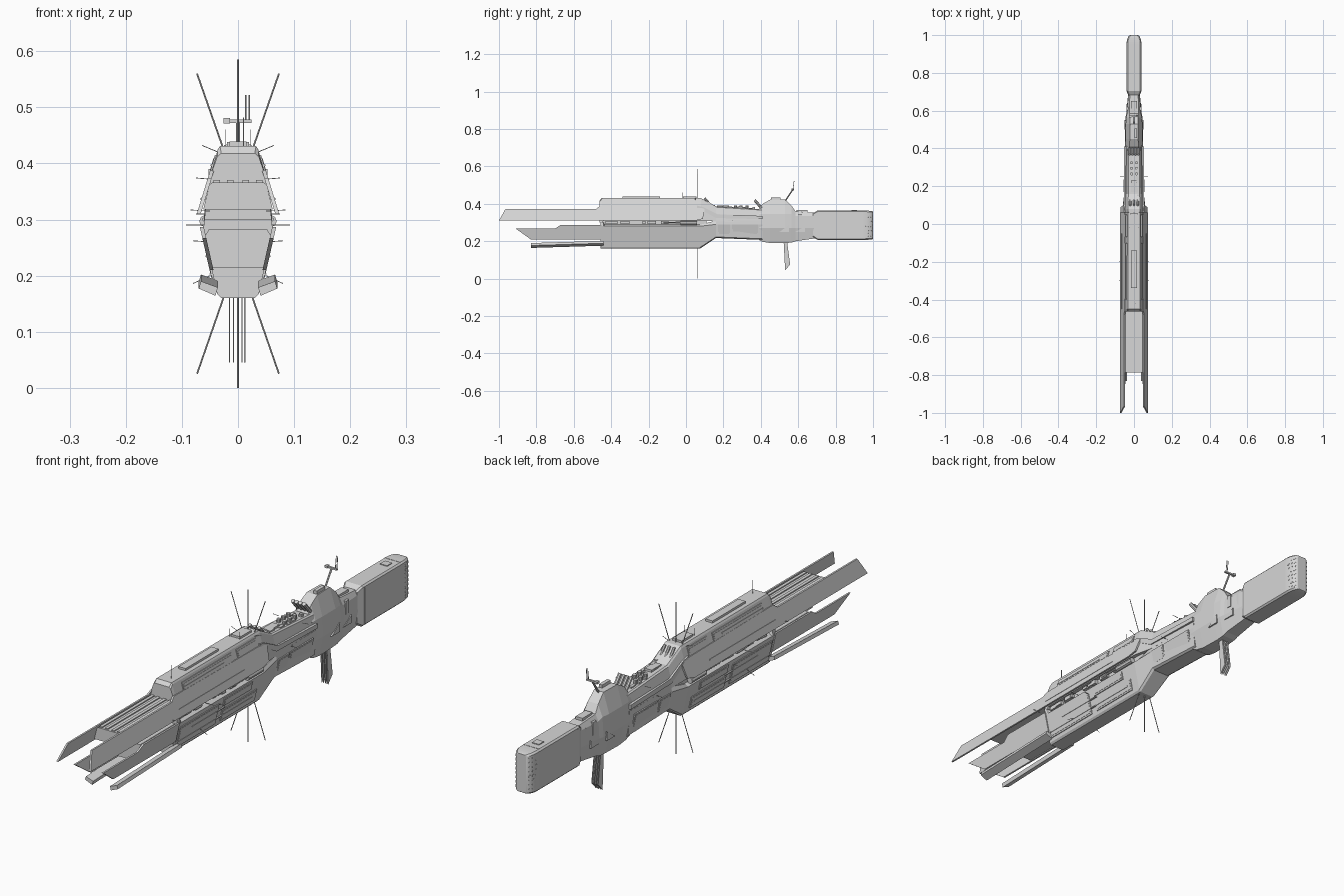
import bpy, bmesh, math, random
from mathutils import Vector

random.seed(4)

HULL = bpy.data.materials.new("hull grey")
HULL.diffuse_color = (0.68, 0.68, 0.68, 1)


def skin(name, parts, mirror=False):
    """Each part is a list of rings of points, bridged and capped."""
    bm = bmesh.new()
    signs = (1, -1) if mirror else (1,)
    for rings in parts:
        for s in signs:
            vs = [[bm.verts.new((p[0] * s, p[1], p[2])) for p in r] for r in rings]
            n = len(vs[0])
            for a, b in zip(vs, vs[1:]):
                for i in range(n):
                    j = (i + 1) % n
                    bm.faces.new((a[i], a[j], b[j], b[i]))
            bm.faces.new(vs[0][::-1])
            bm.faces.new(vs[-1])
    bmesh.ops.recalc_face_normals(bm, faces=bm.faces)
    me = bpy.data.meshes.new(name)
    bm.to_mesh(me)
    bm.free()
    me.materials.append(HULL)
    ob = bpy.data.objects.new(name, me)
    bpy.context.collection.objects.link(ob)
    return ob


def loft(stations):
    """Stations of (y, half profile from top to bottom), mirrored over x."""
    return [[(x, y, z) for x, z in h] + [(-x, y, z) for x, z in h[::-1]] for y, h in stations]


def plate(pts, fx, t):
    """Side plate: outline in y and z, x follows the wall slope fx(z)."""
    return [[(fx(z) + d, y, z) for y, z in pts] for d in (-t / 2, t / 2)]


def box(x, y, z, sx, sy, sz):
    return [[(x + a * sx / 2, y + d * sy / 2, z + b * sz / 2)
             for a, b in ((-1, -1), (1, -1), (1, 1), (-1, 1))] for d in (-1, 1)]


def rod(a, b, r, n=6):
    a, b = Vector(a), Vector(b)
    d = (b - a).normalized()
    u = d.orthogonal().normalized()
    v = d.cross(u)
    ring = [u * r * math.cos(k * math.tau / n) + v * r * math.sin(k * math.tau / n) for k in range(n)]
    return [[a + o for o in ring], [b + o for o in ring]]


def slope(z0, x0, z1, x1):
    return lambda z: x0 + (x1 - x0) * (z - z0) / (z1 - z0)


upper = slope(0.31, 0.07, 0.375, 0.05)
roof = slope(0.375, 0.050, 0.425, 0.036)
lower = slope(0.165, 0.037, 0.28, 0.063)

# Upper hull, sloping down to the neck
skin("upper_hull", [loft([
    (-0.462, [(0.030, 0.418), (0.037, 0.412), (0.051, 0.372), (0.060, 0.300)]),
    (-0.45, [(0.032, 0.431), (0.036, 0.425), (0.051, 0.372), (0.060, 0.300)]),
    (-0.44, [(0.032, 0.431), (0.036, 0.425), (0.051, 0.372), (0.060, 0.312)]),
    (0.08, [(0.032, 0.430), (0.036, 0.422), (0.051, 0.372), (0.060, 0.312)]),
    (0.16, [(0.030, 0.387), (0.036, 0.382), (0.046, 0.345), (0.051, 0.305)]),
    (0.41, [(0.030, 0.370), (0.036, 0.366), (0.042, 0.335), (0.046, 0.300)])])])
# Lower hull
skin("lower_hull", [loft([
    (-0.458, [(0.060, 0.300), (0.062, 0.280), (0.037, 0.167), (0.030, 0.160)]),
    (-0.44, [(0.060, 0.300), (0.062, 0.280), (0.037, 0.167), (0.030, 0.160)]),
    (-0.435, [(0.050, 0.288), (0.062, 0.280), (0.037, 0.167), (0.030, 0.160)]),
    (0.075, [(0.050, 0.288), (0.062, 0.280), (0.037, 0.167), (0.030, 0.160)]),
    (0.16, [(0.050, 0.310), (0.052, 0.290), (0.043, 0.223), (0.034, 0.217)]),
    (0.41, [(0.046, 0.310), (0.047, 0.290), (0.040, 0.213), (0.032, 0.207)])])])
# Recessed core between the two hulls
skin("hull_core", [box(0, -0.17, 0.3, 0.09, 0.56, 0.05)])

# Bridge block and rear neck
skin("bridge", [loft([
    (0.39, [(0.026, 0.372), (0.042, 0.345), (0.046, 0.27), (0.034, 0.207)]),
    (0.41, [(0.024, 0.400), (0.043, 0.345), (0.047, 0.27), (0.032, 0.197)]),
    (0.45, [(0.022, 0.422), (0.044, 0.345), (0.048, 0.27), (0.030, 0.190)]),
    (0.53, [(0.020, 0.422), (0.044, 0.345), (0.047, 0.27), (0.028, 0.190)]),
    (0.565, [(0.022, 0.390), (0.040, 0.345), (0.045, 0.27), (0.028, 0.193)]),
    (0.585, [(0.024, 0.360), (0.037, 0.335), (0.041, 0.27), (0.028, 0.200)]),
    (0.69, [(0.022, 0.352), (0.030, 0.335), (0.031, 0.27), (0.024, 0.215)])])])


# Engine block with rounded rear
def block(y, w, z0, z1, c):
    return (y, [(w - c, z1), (w, z1 - c), (w, z0 + c), (w - c, z0)])


engine = skin("engine_block", [loft(
    [block(0.68, 0.030, 0.222, 0.350, 0.006), block(0.703, 0.039, 0.207, 0.364, 0.006)] +
    [block(0.95 + 0.05 * math.sin(a), 0.019 + 0.02 * math.cos(a), 0.212 - 0.005 * math.cos(a),
           0.358 + 0.006 * math.cos(a), 0.006) for a in [k * math.pi / 12 for k in range(7)]])])
for p in engine.data.polygons:
    p.use_smooth = p.center.y > 0.95 and abs(p.normal.z) < 0.3 and p.normal.y < 0.99
# Grid of small nozzles wrapped around the rear
nozzles = []
for k in range(8):
    z = 0.226 + 0.017 * k
    nozzles.append(rod((0.008, 0.996, z), (0.008, 1.0, z), 0.005, 8))
    for a in (0.3, 0.62, 1.0):
        p = Vector((0.019 + 0.02 * math.cos(a), 0.95 + 0.05 * math.sin(a), z))
        d = Vector((math.cos(a) / 0.02, math.sin(a) / 0.05, 0)).normalized()
        nozzles.append(rod(p - d * 0.003, p + d * 0.0006, 0.005, 8))
skin("engine_nozzles", nozzles, True)
skin("engine_seams", [box(0, 0.94, 0.364, 0.066, 0.004, 0.002), box(0, 0.90, 0.365, 0.03, 0.03, 0.004),
                      box(0.039, 0.715, 0.285, 0.002, 0.003, 0.14)], True)

# Long side armour running into the open prow blades
skin("upper_armour", [plate([(-1, 0.31), (-0.965, 0.373), (-0.48, 0.373), (-0.46, 0.388), (0.07, 0.383),
                             (0.1, 0.372), (0.09, 0.32), (0.05, 0.31)], upper, 0.007)], True)
skin("belt_strip", [plate([(0.06, 0.39), (0.09, 0.383), (0.17, 0.343), (0.41, 0.335), (0.41, 0.318),
                           (0.16, 0.324), (0.085, 0.366), (0.06, 0.37)], lambda z: 0.047, 0.011)], True)
skin("middle_blade", [plate([(-0.91, 0.267), (-0.70, 0.267), (-0.67, 0.287), (-0.45, 0.287), (-0.45, 0.21),
                             (-0.83, 0.21)], lower, 0.007)], True)
skin("lower_blade", [[[(x, y, z + d) for x, z in ((0.036, 0.183), (0.066, 0.194), (0.070, 0.181), (0.040, 0.168))]
                      for y, d in ((-0.83, -0.004), (-0.44, 0.008))]], True)

# Decks between the prow blades
skin("upper_prow", [loft([(y, [(0.046, 0.366), (0.051, 0.362), (0.062, 0.318)]) for y in (-0.785, -0.45)])])
skin("prow_ridges", [box(x, -0.615, 0.367, 0.012, 0.33, 0.006) for x in (0.014, 0.038)], True)
skin("lower_prow", [loft([(y, [(0.052, 0.282), (0.058, 0.272), (0.045, 0.214)]) for y in (-0.67, -0.45)])])

# Raised hull panels, each a border with an inner face
frames, faces = [], []
for y0, y1, z0, z1, fx in ((-0.44, -0.2, 0.18, 0.262, lower), (-0.17, 0.04, 0.18, 0.225, lower),
                           (-0.17, 0.0, 0.24, 0.272, lower), (0.17, 0.235, 0.232, 0.29, lambda z: lower(z) - 0.012),
                           (0.245, 0.385, 0.232, 0.29, lambda z: lower(z) - 0.014),
                           (-0.4, -0.1, 0.382, 0.415, roof), (-0.07, 0.05, 0.385, 0.415, roof)):
    for lst, m, t in ((frames, 0, 0.005), (faces, 0.006, 0.007)):
        q = [(y0 + m, z0 + m), (y1 - m, z0 + m), (y1 - m, z1 - m), (y0 + m, z1 - m)]
        lst.append(plate(q, fx, t))
skin("panel_frames", frames, True)
skin("panel_faces", faces, True)
skin("panel_rails", [plate([(a, z), (b, z), (b, z + 0.004), (a, z + 0.004)], fx, 0.01)
                     for a, b, z, fx in ((-0.36, -0.16, 0.232, lower), (-0.44, 0.02, 0.2, lower),
                                         (-0.45, -0.05, 0.335, upper), (-0.4, -0.15, 0.395, roof))], True)

# Triangular gussets beside the bridge
skin("bridge_gussets", [plate([(y, 0.25), (y + 0.05, 0.25 + h), (y + 0.05, 0.25)], lambda z: x, 0.006)
                        for y, h, x in ((0.50, 0.035, 0.046), (0.585, 0.03, 0.037))], True)
skin("neck_collar", [box(0, 0.61, 0.32, 0.078, 0.02, 0.05), box(0, 0.655, 0.3, 0.066, 0.012, 0.07)])

# Side cannons in the gap near midship
skin("side_cannons", [rod((0.058, -0.03, 0.297), (0.058, 0.06, 0.297), 0.011, 8),
                      rod((0.06, -0.12, 0.3), (0.06, -0.03, 0.3), 0.004)], True)

# Equipment along the roof, the gap and the neck
gear = [box(0, -0.24, 0.434, 0.03, 0.2, 0.01), box(0, 0.02, 0.433, 0.04, 0.07, 0.01),
        box(0, 0.2, 0.384, 0.03, 0.06, 0.014), box(0.01, 0.48, 0.427, 0.014, 0.05, 0.014),
        box(0, 0.62, 0.36, 0.03, 0.06, 0.012)]
for k in range(34):
    s = random.choice((-1, 1))
    gear.append(box(s * 0.05, random.uniform(-0.42, 0.02), 0.3, random.uniform(0.008, 0.022),
                    random.uniform(0.01, 0.04), random.uniform(0.008, 0.018)))
for k in range(16):
    y = random.uniform(0.15, 0.4)
    gear.append(box(random.uniform(-0.025, 0.025), y, 0.381 - (y - 0.15) * 0.05, 0.012,
                    random.uniform(0.01, 0.03), random.uniform(0.012, 0.026)))
skin("equipment", gear)
skin("roof_drums", [rod((x, y, 0.37), (x, y, 0.392), 0.008, 10) for x in (-0.013, 0.013)
                    for y in (0.265, 0.295, 0.325)])
skin("launch_tubes", [rod((x, 0.41, 0.37), (x, 0.367, 0.42), 0.0075, 8) for x in (-0.024, -0.008, 0.008, 0.024)] +
     [rod((x, 0.13, 0.395), (x, 0.10, 0.43), 0.006, 8) for x in (-0.02, 0, 0.02)])

# Fan of thin keel fins under the bridge
skin("keel_fins", [[[(x + d, y, z) for y, z in ((0.522, 0.2), (0.54, 0.2), (0.557, 0.075), (0.53, 0.045))]
                    for d in (-0.001, 0.001)] for x in (-0.015, -0.008, 0, 0.007, 0.012)])

# Sensor mast behind the bridge
skin("sensor_mast", [rod((0, 0.53, 0.415), (0, 0.57, 0.475), 0.004), box(0, 0.57, 0.475, 0.048, 0.008, 0.006),
                     box(-0.02, 0.57, 0.476, 0.012, 0.014, 0.009),
                     rod((0.014, 0.572, 0.475), (0.014, 0.578, 0.522), 0.0015),
                     rod((0.02, 0.572, 0.475), (0.02, 0.578, 0.522), 0.0015)])

# Long midship aerials
skin("long_aerials", [rod((0, 0.062, 0.42), (0, 0.062, 0.585), 0.0016),
                      rod((0, 0.062, 0.17), (0, 0.062, 0), 0.0016)])
skin("splayed_aerials", [rod((0.024, 0.062, 0.42), (0.073, 0.062, 0.56), 0.0016),
                         rod((0.024, 0.062, 0.166), (0.073, 0.062, 0.025), 0.0016)], True)
# Short whiskers on the flanks and roof
skin("whiskers", [rod((0.05, y, z), (x, y, z + dz), 0.001, 4) for y, x, z, dz in
                  ((-0.5, 0.085, 0.315, 0.002), (-0.27, 0.093, 0.29, 0), (-0.2, 0.08, 0.26, 0.002),
                   (0.25, 0.075, 0.31, 0.0), (0.32, 0.075, 0.372, 0.002))] +
     [rod((0.035, 0.05, 0.42), (0.064, 0.05, 0.432), 0.001, 4), rod((0.05, -0.3, 0.2), (0.08, -0.3, 0.186), 0.001, 4),
      rod((0.022, -0.02, 0.43), (0.022, -0.02, 0.46), 0.001, 4)], True)
skin("roof_whisker", [rod((0.01, -0.42, 0.43), (0.01, -0.42, 0.482), 0.0012, 4)])
